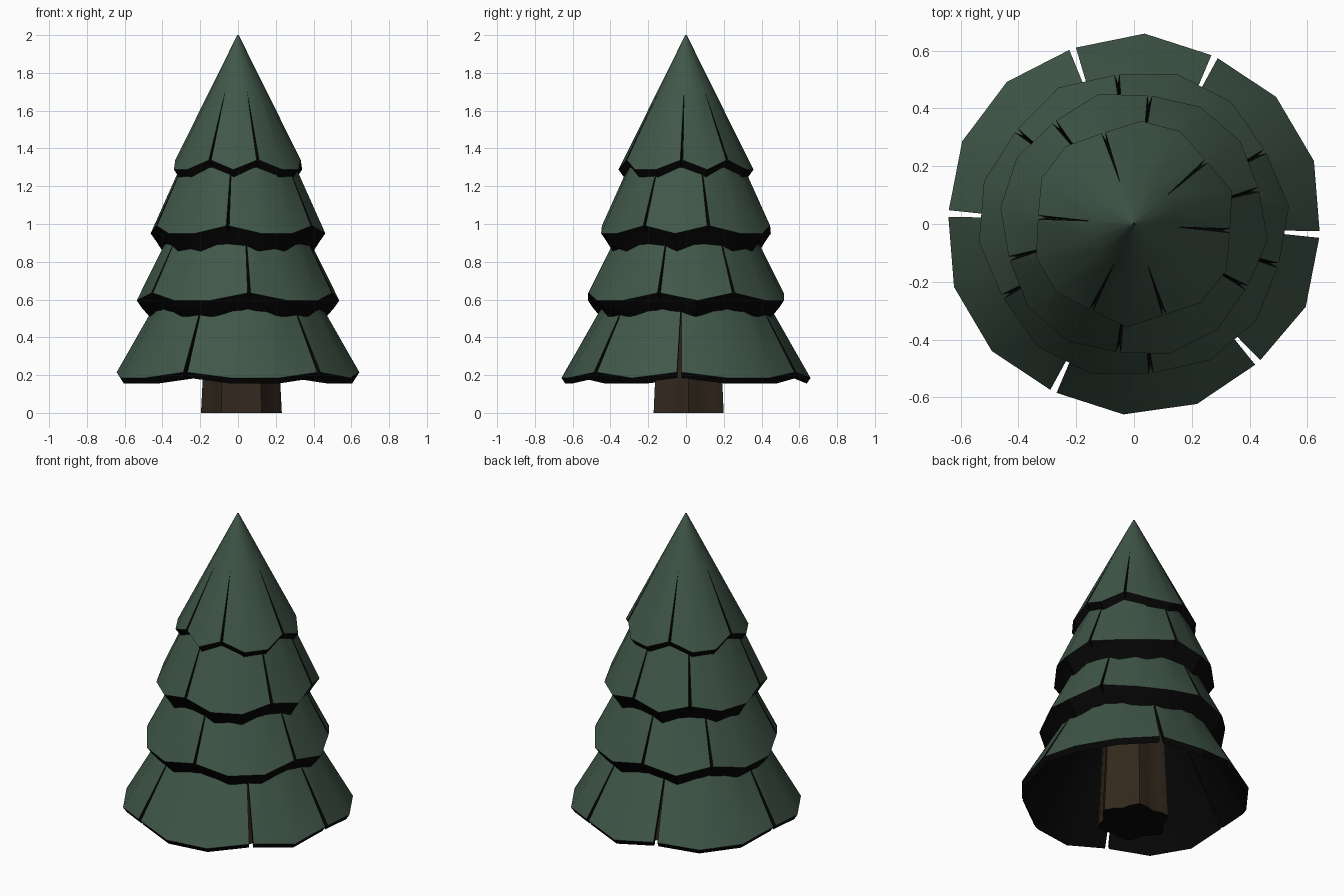
import bpy, bmesh, math
from mathutils import Vector

if "Cube" in bpy.data.objects:
    bpy.data.objects.remove(bpy.data.objects["Cube"])


def material(name, rgb):
    m = bpy.data.materials.new(name)
    m.diffuse_color = (*rgb, 1)
    m.use_nodes = True
    m.node_tree.nodes["Principled BSDF"].inputs["Base Color"].default_value = m.diffuse_color
    return m


GREEN = material("pine green", (0.052, 0.095, 0.066))
BLACK = material("underside black", (0.002, 0.002, 0.002))
BROWN = material("bark brown", (0.032, 0.021, 0.012))


def finish(bm, name, mats, angle):
    bmesh.ops.remove_doubles(bm, verts=bm.verts, dist=0.0005)
    me = bpy.data.meshes.new(name)
    bm.to_mesh(me)
    bm.free()
    for m in mats:
        me.materials.append(m)
    ob = bpy.data.objects.new(name, me)
    bpy.context.collection.objects.link(ob)
    bpy.ops.object.select_all(action='DESELECT')
    ob.select_set(True)
    bpy.context.view_layer.objects.active = ob
    bpy.ops.object.shade_smooth_by_angle(angle=math.radians(angle))


SIDES = 16
SLITS = {0, 2, 5, 8, 11, 13}   # columns that are cut open


def tier(name, base, r, z, slope, drop, r_slit, r_top, rim, lip, gap):
    """Cone skirt of six panels; r, z is the rim at a slit, slope is dr/dz."""
    bm = bmesh.new()

    def pt(ang, rad, h):
        return Vector((rad * math.cos(ang), rad * math.sin(ang), h))

    def face(pts, mat):
        f = bm.faces.new([bm.verts.new(p) for p in pts])
        f.material_index = mat

    def column(k, side):
        k %= SIDES
        ang = math.radians(base + k * 360 / SIDES)
        slit = k in SLITS
        sag = 0 if slit else drop
        rim_r, rim_z = r + sag * slope, z - sag
        d = side * gap / r if slit else 0
        d_in = 0 if lip else d
        height = lambda rad: z + (r - rad) / slope
        outer = [pt(ang + d, rim_r, rim_z), pt(ang, r_slit, height(r_slit)),
                 pt(ang, r_top, height(r_top))]
        inner = [pt(ang + d_in, rim_r - rim[0], rim_z - rim[1]),
                 pt(ang, r_slit - rim[0], height(r_slit) - .02),
                 pt(ang, max(r_top - rim[0], 0), height(r_top) - .045)]
        under = pt(ang, rim_r - lip[0], rim_z - lip[1]) if lip else None
        return outer, inner, under, slit

    for k in range(SIDES):
        ao, ai, au, a_slit = column(k, 1)
        bo, bi, bu, b_slit = column(k + 1, -1)
        for i in (0, 1):
            face((ao[i], bo[i], bo[i + 1], ao[i + 1]), 0)
            face((ai[i + 1], bi[i + 1], bi[i], ai[i]), 1)
        face((ai[0], bi[0], bo[0], ao[0]), 1)            # rim
        if lip:                                          # dark underside
            face((au, bu, bi[0], ai[0]), 1)
        if a_slit:                                       # slit walls
            face((ao[0], ao[1], ai[1], ai[0]), 1)
        if b_slit:
            face((bi[0], bi[1], bo[1], bo[0]), 1)
    finish(bm, name, [GREEN, BLACK], 32)


# Foliage tiers, bottom to top
tier("bottom_tier", 64.3, .643, .215, .57, .03, .40, .20, (.02, .03), None, .012)
tier("lower_middle_tier", 96.5, .520, .635, .50, .04, .33, .20, (.03, .042), (.068, .085), .008)
tier("upper_middle_tier", 83, .448, .99, .45, .04, .27, .22, (.03, .042), (.064, .095), .008)
tier("top_tier", 356, .333, 1.338, .497, .05, .15, .004, (.03, .042), (.045, .055), .007)

# Trunk: fluted column with a slight taper and a dark bottom
N = 24
bm = bmesh.new()
rings = []
for h, scale in ((0, 1), (.25, .94), (.9, .8)):
    ring = []
    for i in range(N):
        a = 2 * math.pi * i / N
        rad = (.192 + .022 * math.cos(6 * a)) * scale
        ring.append(bm.verts.new((.018 + rad * math.cos(a), .014 + rad * math.sin(a), h)))
    rings.append(ring)
for lo, hi in zip(rings, rings[1:]):
    for i in range(N):
        j = (i + 1) % N
        bm.faces.new((lo[i], lo[j], hi[j], hi[i]))
bm.faces.new(rings[0][::-1]).material_index = 1
bm.faces.new(rings[-1])
finish(bm, "trunk", [BROWN, BLACK], 40)
